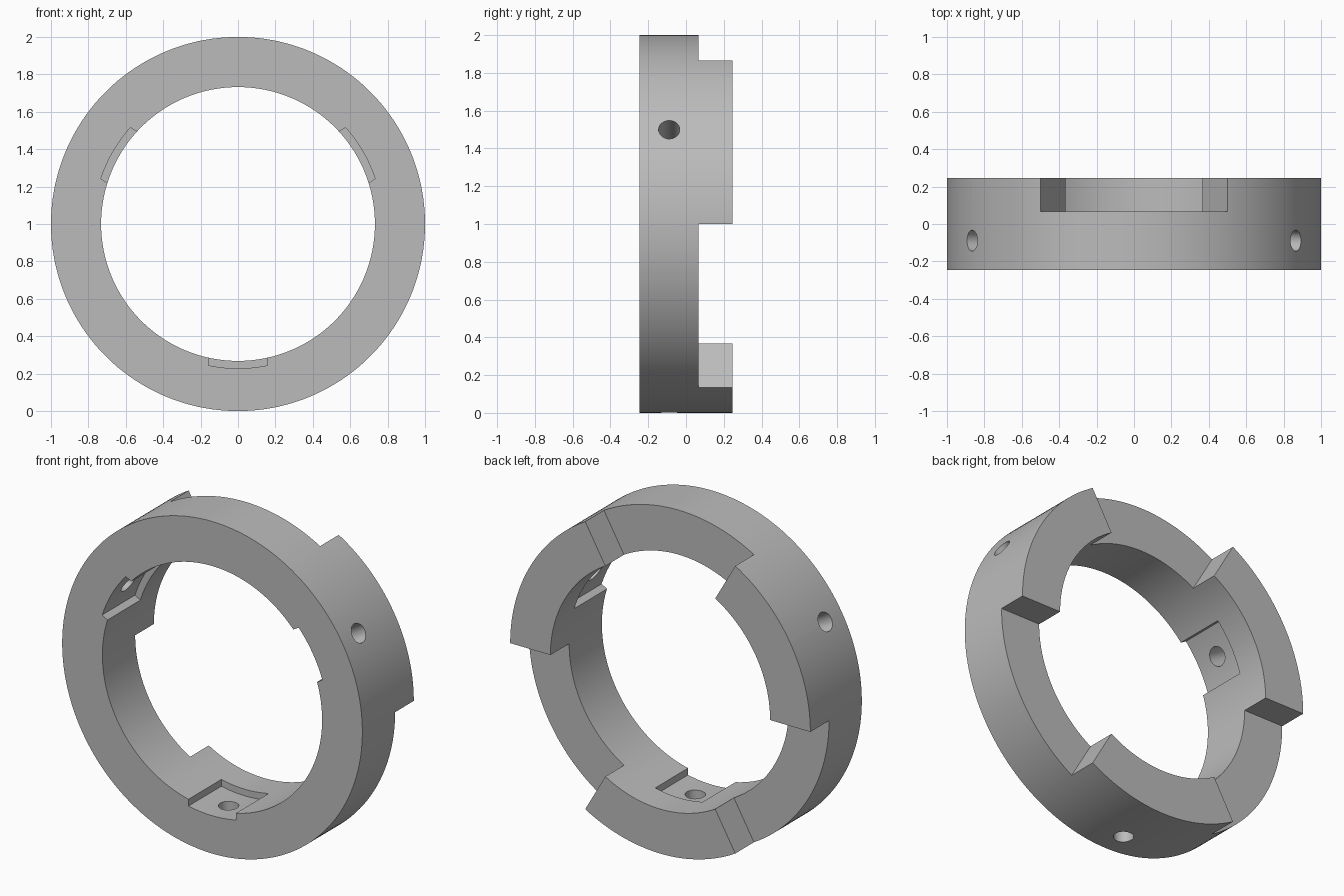
import bpy, bmesh
from math import sin, cos, radians, sqrt, asin, pi
from mathutils import Matrix

cube = bpy.data.objects.get("Cube")
if cube:
    bpy.data.objects.remove(cube)

OUTER, INNER, POCKET_R = 1.0, 0.732, 0.772
FRONT, STEP, BACK = -0.245, 0.067, 0.245
HOLE_R, POCKET_W = 0.056, 0.158
SEGMENTS = 180

grey = bpy.data.materials.new("plain grey")
grey.use_nodes = True
colour = (0.5, 0.5, 0.5, 1)
grey.diffuse_color = colour
grey.node_tree.nodes["Principled BSDF"].inputs["Base Color"].default_value = colour


def arc(radius, start, end, count):
    """Points along an arc, angles in radians, around the ring centre."""
    return [(radius * cos(start + (end - start) * i / count),
             radius * sin(start + (end - start) * i / count)) for i in range(count + 1)]


def prism(name, profile, y0, y1, turn=0.0):
    """Extrude an (x, z) profile along y, turned about the ring axis."""
    bm = bmesh.new()
    face = bm.faces.new([bm.verts.new((x, y0, z)) for x, z in profile])
    new = bmesh.ops.extrude_face_region(bm, geom=[face])["geom"]
    bmesh.ops.translate(bm, vec=(0, y1 - y0, 0),
                        verts=[v for v in new if isinstance(v, bmesh.types.BMVert)])
    bmesh.ops.recalc_face_normals(bm, faces=bm.faces)
    place = Matrix.Translation((0, 0, 1)) @ Matrix.Rotation(-turn, 4, "Y")
    bmesh.ops.transform(bm, matrix=place, verts=bm.verts)
    return finish(name, bm)


def finish(name, bm):
    mesh = bpy.data.meshes.new(name)
    bm.to_mesh(mesh)
    bm.free()
    mesh.materials.append(grey)
    obj = bpy.data.objects.new(name, mesh)
    bpy.context.collection.objects.link(obj)
    return obj


def radial_drill(turn):
    """Cylinder pointing outwards along the given direction."""
    bm = bmesh.new()
    place = (Matrix.Translation((0, 0, 1)) @ Matrix.Rotation(-turn, 4, "Y")
             @ Matrix.Translation((0.9, (FRONT + STEP) / 2, 0)) @ Matrix.Rotation(pi / 2, 4, "Y"))
    bmesh.ops.create_cone(bm, cap_ends=True, segments=32, radius1=HOLE_R, radius2=HOLE_R,
                          depth=0.6, matrix=place)
    return finish("drill_cutter", bm)


# Ring body
ring = prism("ring", arc(OUTER, 0, 2 * pi, SEGMENTS)[:-1], FRONT, BACK)
cutters = [prism("bore_cutter", arc(INNER, 0, 2 * pi, SEGMENTS)[:-1], FRONT - 0.1, BACK + 0.1)]

half = asin(POCKET_W / POCKET_R)
pocket = [(0.5, -POCKET_W)] + arc(POCKET_R, -half, half, 12) + [(0.5, POCKET_W)]
side = radians(30)
gap = [(r * cos(a), r * sin(a)) for r, a in ((0.3, -side), (1.4, -side), (1.4, side), (0.3, side))]

# Three raised teeth, each with an inner pocket and a radial hole
for k in range(3):
    tooth = radians(30 + 120 * k)
    cutters.append(prism("gap_cutter", gap, STEP, BACK + 0.1, tooth + pi / 3))
    cutters.append(prism("pocket_cutter", pocket, FRONT - 0.1, STEP, tooth))
    cutters.append(radial_drill(tooth))

bpy.ops.object.select_all(action="DESELECT")
bpy.context.view_layer.objects.active = ring
ring.select_set(True)
for cutter in cutters:
    mod = ring.modifiers.new("cut", "BOOLEAN")
    mod.operation, mod.solver, mod.object = "DIFFERENCE", "EXACT", cutter
    bpy.ops.object.modifier_apply(modifier=mod.name)
    bpy.data.objects.remove(cutter)

bpy.ops.object.shade_smooth_by_angle(angle=radians(30))
